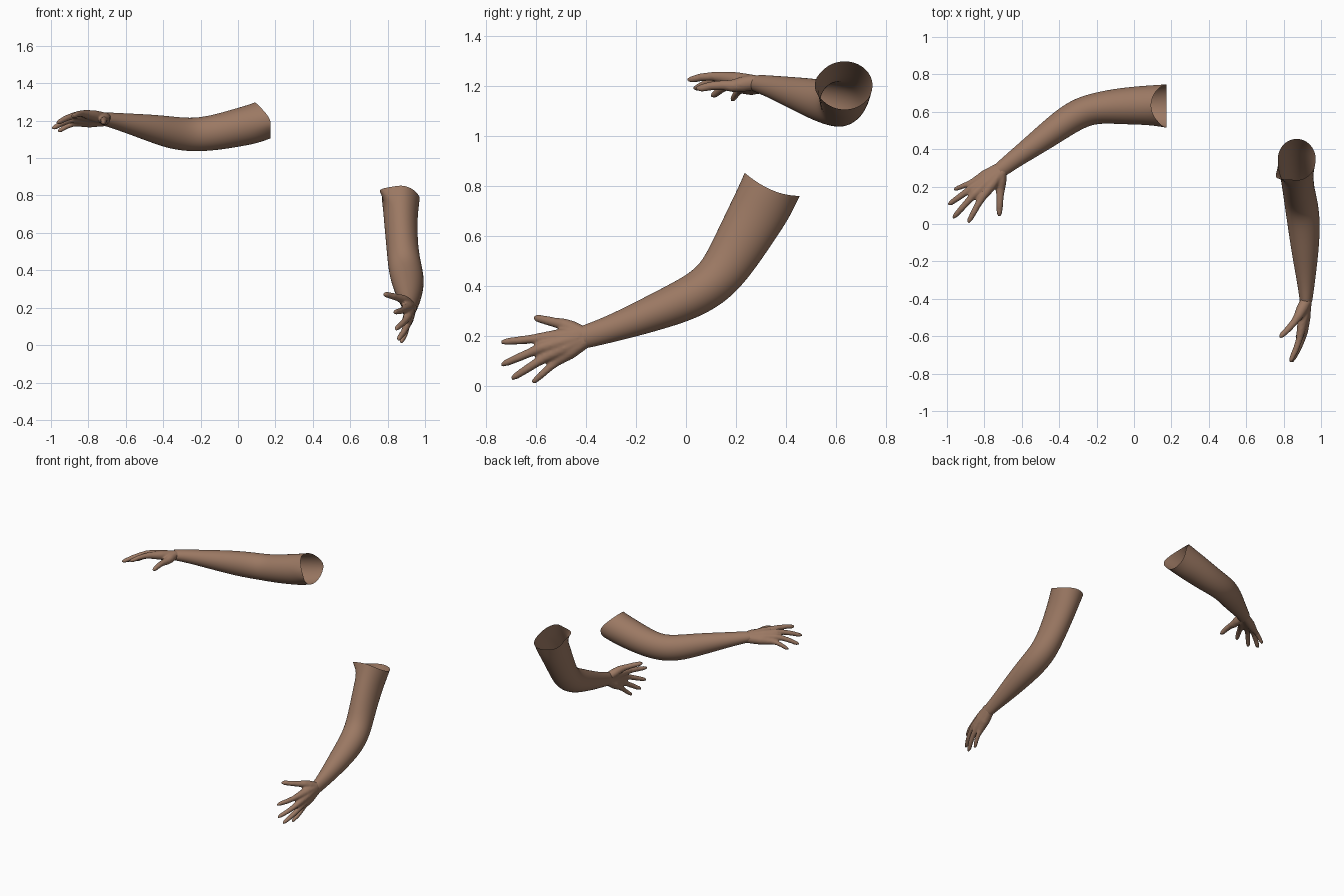
import bpy, bmesh, math
from mathutils import Vector

cube = bpy.data.objects.get("Cube")
if cube:
    bpy.data.objects.remove(cube, do_unlink=True)

skin = bpy.data.materials.new("brown skin")
skin.use_nodes = True
SKIN_COLOUR = (0.33, 0.19, 0.125, 1)
skin.diffuse_color = SKIN_COLOUR
skin.node_tree.nodes["Principled BSDF"].inputs["Base Color"].default_value = SKIN_COLOUR


def loft(bm, stations, ref, sides=20, capped=False):
    """Skin elliptical rings (centre, radius along ref, radius across) and return them."""
    points = [Vector(s[0]) for s in stations]
    rings = []
    for i, (_, along, across) in enumerate(stations):
        tangent = (points[min(i + 1, len(points) - 1)] - points[max(i - 1, 0)]).normalized()
        u = (Vector(ref) - tangent * tangent.dot(Vector(ref))).normalized()
        v = tangent.cross(u)
        ring = []
        for k in range(sides):
            a = math.tau * k / sides
            ring.append(bm.verts.new(points[i] + u * along * math.cos(a) + v * across * math.sin(a)))
        rings.append(ring)
    for r, s in zip(rings, rings[1:]):
        for k in range(sides):
            n = (k + 1) % sides
            bm.faces.new((r[k], r[n], s[n], s[k]))
    if capped:
        bm.faces.new(rings[0][::-1])
        bm.faces.new(rings[-1])
    return rings


def finish(bm, name):
    bmesh.ops.recalc_face_normals(bm, faces=bm.faces)
    mesh = bpy.data.meshes.new(name)
    bm.to_mesh(mesh)
    bm.free()
    mesh.materials.append(skin)
    mesh.shade_smooth()
    obj = bpy.data.objects.new(name, mesh)
    bpy.context.collection.objects.link(obj)
    return obj


def make_arm(name, stations, ref, shape_rim):
    """Open sleeve-like arm whose shoulder rim is reshaped by a rule."""
    bm = bmesh.new()
    rings = loft(bm, stations, ref)
    for vert in rings[0]:
        shape_rim(vert.co)
    obj = finish(bm, name)
    sub = obj.modifiers.new("smooth surface", "SUBSURF")
    sub.levels = sub.render_levels = 2


def make_hand(name, wrist, forearm, digits, dorsal):
    """Digits run from wrist to tip; remeshing fuses them into one hand."""
    bm = bmesh.new()
    wrist, forearm, dorsal = Vector(wrist), Vector(forearm), Vector(dorsal)
    across = (Vector(digits[1][0]) - Vector(digits[4][0])).normalized()
    for i, (knuckle, tip) in enumerate(digits):
        knuckle, tip = Vector(knuckle), Vector(tip)
        spread = (0.8, 0.6, 0.2, -0.3, -0.7)[i]
        start = wrist + across * spread * 0.022
        back = start.lerp(forearm, 0.3)
        thick = 1.1 if i == 0 else 0.88 if i == 4 else 1.0
        path = [
            (back, 0.026, 0.022),
            (start, 0.031, 0.028),
            (start.lerp(knuckle, 0.55), 0.031, 0.03),
            (knuckle, 0.023 * thick, 0.023 * thick),
            (knuckle.lerp(tip, 0.28) + dorsal * 0.006, 0.018 * thick, 0.018 * thick),
            (knuckle.lerp(tip, 0.6) + dorsal * 0.006, 0.0165 * thick, 0.0165 * thick),
            (knuckle.lerp(tip, 0.9), 0.014 * thick, 0.014 * thick),
            (knuckle.lerp(tip, 1.03), 0.007, 0.007),
        ]
        loft(bm, path, dorsal, 12, True)
    obj = finish(bm, name)
    fuse = obj.modifiers.new("fuse digits", "REMESH")
    fuse.mode = "VOXEL"
    fuse.voxel_size = 0.006
    fuse.use_smooth_shade = True
    soften = obj.modifiers.new("soften", "SMOOTH")
    soften.factor = 0.5
    soften.iterations = 5


# Right arm, reaching sideways
def right_rim(co):
    co.x = 0.175 - 0.085 * max(0, (co.z - 1.2) / 0.1) ** 1.3
    if co.y < 0.54:
        co.y -= 0.008


right_path = [
    ((0.175, 0.635, 1.202), 0.1, 0.113),
    ((0.08, 0.635, 1.182), 0.107, 0.107),
    ((0, 0.633, 1.163), 0.103, 0.103),
    ((-0.1, 0.629, 1.14), 0.097, 0.095),
    ((-0.2, 0.62, 1.126), 0.092, 0.084),
    ((-0.28, 0.598, 1.126), 0.09, 0.083),
    ((-0.36, 0.552, 1.137), 0.087, 0.08),
    ((-0.45, 0.485, 1.157), 0.076, 0.072),
    ((-0.55, 0.411, 1.178), 0.06, 0.06),
    ((-0.64, 0.346, 1.196), 0.046, 0.049),
    ((-0.7, 0.3, 1.207), 0.038, 0.044),
    ((-0.72, 0.284, 1.209), 0.034, 0.04),
]
make_arm("right_arm", right_path, (0, 0, 1), right_rim)

# Digits ordered thumb, index, middle, ring, little
right_digits = [
    ((-0.715, 0.185, 1.2), (-0.72, 0.045, 1.19)),
    ((-0.815, 0.14, 1.235), (-0.885, 0.01, 1.225)),
    ((-0.853, 0.16, 1.23), (-0.965, 0.035, 1.19)),
    ((-0.87, 0.19, 1.21), (-0.99, 0.105, 1.16)),
    ((-0.858, 0.225, 1.188), (-0.96, 0.185, 1.145)),
]
make_hand("right_hand", (-0.715, 0.288, 1.207), (-0.64, 0.346, 1.196), right_digits, (0, 0, 1))


# Left arm, bent forward and down
def left_rim(co):
    co.z = 0.76 + 0.088 * max(0, (0.45 - co.y) / 0.21) ** 2
    if co.x < 0.82 and co.y < 0.3:
        co.x, co.y = 0.757, co.y - 0.015


left_path = [
    ((0.87, 0.345, 0.8), 0.103, 0.125),
    ((0.87, 0.31, 0.73), 0.096, 0.12),
    ((0.87, 0.27, 0.66), 0.09, 0.115),
    ((0.878, 0.19, 0.52), 0.085, 0.103),
    ((0.892, 0.12, 0.417), 0.09, 0.092),
    ((0.907, 0.02, 0.352), 0.09, 0.088),
    ((0.914, -0.12, 0.295), 0.077, 0.075),
    ((0.918, -0.25, 0.245), 0.058, 0.06),
    ((0.92, -0.34, 0.215), 0.044, 0.051),
    ((0.92, -0.39, 0.2), 0.037, 0.048),
    ((0.919, -0.41, 0.194), 0.034, 0.045),
]
make_arm("left_arm", left_path, (1, 0, 0), left_rim)

left_digits = [
    ((0.88, -0.49, 0.245), (0.782, -0.605, 0.273)),
    ((0.893, -0.57, 0.192), (0.838, -0.735, 0.175)),
    ((0.907, -0.58, 0.152), (0.845, -0.735, 0.085)),
    ((0.905, -0.56, 0.117), (0.858, -0.695, 0.03)),
    ((0.898, -0.52, 0.097), (0.873, -0.612, 0.014)),
]
make_hand("left_hand", (0.92, -0.405, 0.196), (0.92, -0.34, 0.215), left_digits, (1, 0, 0))
